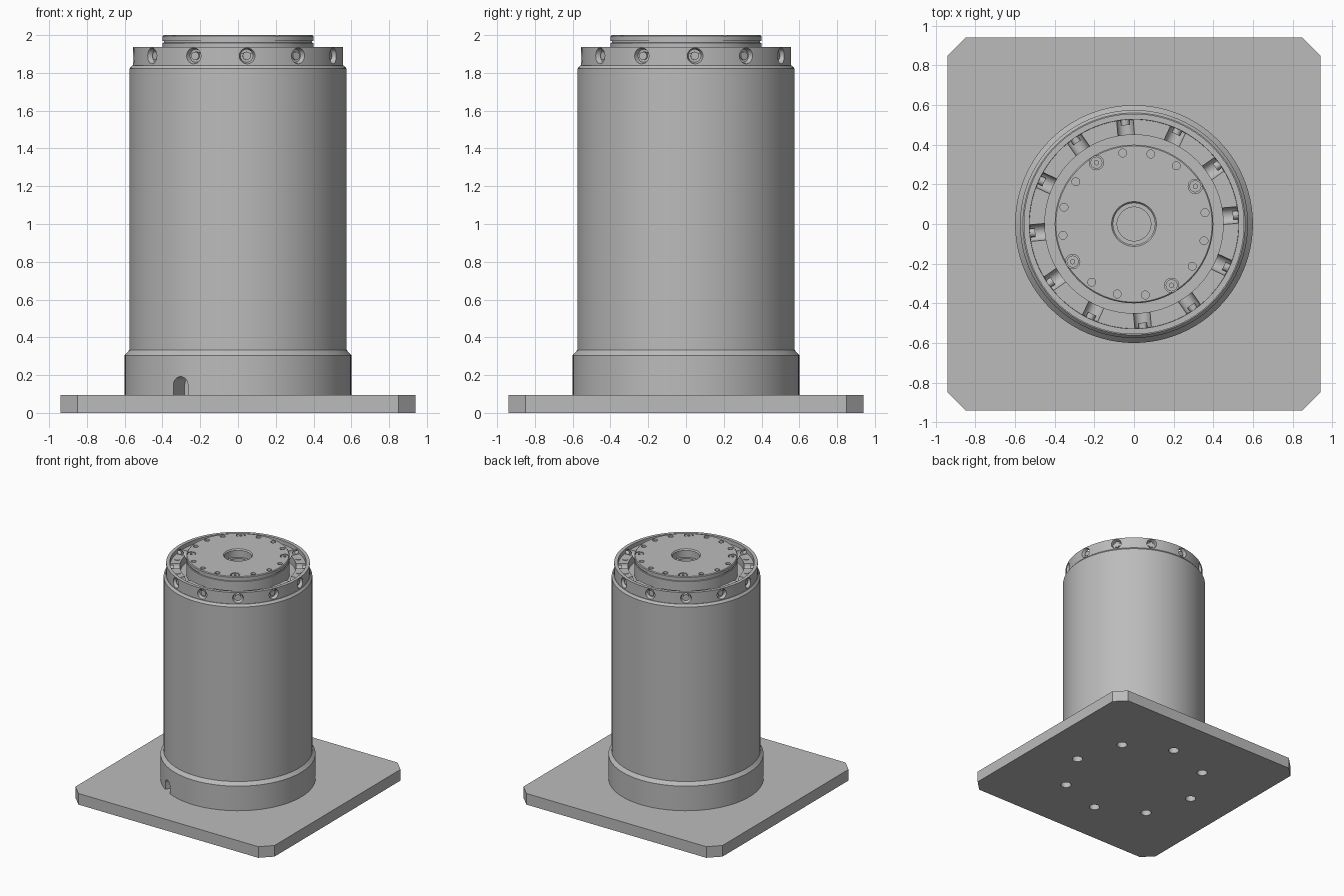
import bpy, bmesh
from math import radians, cos, sin, pi
from mathutils import Matrix, Vector

cube = bpy.data.objects.get("Cube")
if cube:
    bpy.data.objects.remove(cube, do_unlink=True)

grey = bpy.data.materials.new("machined grey")
grey.use_nodes = True
grey.diffuse_color = (0.5, 0.5, 0.5, 1)
grey.node_tree.nodes["Principled BSDF"].inputs["Base Color"].default_value = grey.diffuse_color


def finish(name, bm):
    bmesh.ops.recalc_face_normals(bm, faces=bm.faces)
    mesh = bpy.data.meshes.new(name)
    bm.to_mesh(mesh)
    bm.free()
    mesh.materials.append(grey)
    obj = bpy.data.objects.new(name, mesh)
    bpy.context.collection.objects.link(obj)
    return obj


def lathe(name, profile, steps=96):
    """Revolve an (r, z) outline; ends on the axis are merged closed."""
    bm = bmesh.new()
    verts = [bm.verts.new((r, 0, z)) for r, z in profile]
    edges = [bm.edges.new(p) for p in zip(verts, verts[1:])]
    if profile[0][0] > 0:
        edges.append(bm.edges.new((verts[-1], verts[0])))
    bmesh.ops.spin(bm, geom=verts + edges, axis=(0, 0, 1), cent=(0, 0, 0),
                   angle=2 * pi, steps=steps)
    bmesh.ops.remove_doubles(bm, verts=bm.verts, dist=1e-5)
    return finish(name, bm)


def rod(bm, start, end, r1, r2=None, sides=24):
    """Cylinder or cone between two points."""
    a, b = Vector(start), Vector(end)
    turn = (b - a).to_track_quat('Z', 'Y').to_matrix().to_4x4()
    bmesh.ops.create_cone(bm, cap_ends=True, segments=sides, radius1=r1,
                          radius2=r1 if r2 is None else r2, depth=(b - a).length,
                          matrix=Matrix.Translation((a + b) / 2) @ turn)


def polar(r, degrees, z):
    return (r * cos(radians(degrees)), r * sin(radians(degrees)), z)


def cut(obj, bm):
    """Subtract the cutter mesh, bake the result and drop the cutter."""
    cutter = finish("cutter", bm)
    cutter.hide_render = True
    mod = obj.modifiers.new("cut", 'BOOLEAN')
    mod.operation, mod.solver, mod.object = 'DIFFERENCE', 'EXACT', cutter
    bpy.context.view_layer.update()
    baked = bpy.data.meshes.new_from_object(obj.evaluated_get(bpy.context.evaluated_depsgraph_get()))
    obj.modifiers.clear()
    obj.data = baked
    baked.materials.clear()
    baked.materials.append(grey)
    bpy.data.objects.remove(cutter, do_unlink=True)


# Square base plate with clipped corners and bolt holes underneath
h, k = 0.94, 0.85
bm = bmesh.new()
outline = [(k, -h), (h, -k), (h, k), (k, h), (-k, h), (-h, k), (-h, -k), (-k, -h)]
face = bm.faces.new([bm.verts.new((x, y, 0)) for x, y in outline])
up = bmesh.ops.extrude_face_region(bm, geom=[face])
bmesh.ops.translate(bm, vec=(0, 0, 0.095), verts=[v for v in up["geom"] if isinstance(v, bmesh.types.BMVert)])
base_plate = finish("base_plate", bm)
bm = bmesh.new()
for i in range(8):
    rod(bm, polar(0.56, 40 + 45 * i, -0.05), polar(0.56, 40 + 45 * i, 0.08), 0.042)
cut(base_plate, bm)

# Lower collar with an arched cable slot
collar = lathe("collar", [(0, 0.095), (0.6, 0.095), (0.6, 0.305), (0.575, 0.333), (0, 0.333)])
bm = bmesh.new()
slot = -120.5
rod(bm, polar(0.48, slot, 0.147), polar(0.7, slot, 0.147), 0.045)
cut(collar, bm)
bm = bmesh.new()
bmesh.ops.create_cube(bm, size=1, matrix=Matrix.Translation(polar(0.59, slot, 0.1))
                      @ Matrix.Rotation(radians(slot), 4, 'Z')
                      @ Matrix.Diagonal((0.22, 0.09, 0.094, 1)))
cut(collar, bm)

# Main cylinder
lathe("main_body", [(0, 0.333), (0.575, 0.333), (0.575, 1.822), (0.56, 1.84), (0, 1.84)])

# Top rim with countersunk radial holes
rim = lathe("top_rim", [(0.525, 1.84), (0.556, 1.84), (0.556, 1.938), (0.528, 1.938)])
bm = bmesh.new()
for i in range(12):
    a = 5 + 30 * i
    rod(bm, polar(0.5, a, 1.89), polar(0.58, a, 1.89), 0.025, 0.05)
cut(rim, bm)

# Carrier ring inside the rim, grooved between its screws
carrier = lathe("carrier_ring", [(0.45, 1.84), (0.529, 1.84), (0.529, 1.905), (0.45, 1.905)])
bm = bmesh.new()
for i in range(12):
    a = 5 + 30 * i
    rod(bm, polar(0.43, a, 1.905), polar(0.524, a, 1.905), 0.042)
cut(carrier, bm)

bm = bmesh.new()
for i in range(12):
    a = 20.5 + 30 * i
    rod(bm, polar(0.485, a, 1.895), polar(0.485, a, 1.909), 0.022)
carrier_screws = finish("carrier_screws", bm)

bm = bmesh.new()
for i in range(12):
    a = 5 + 30 * i
    rod(bm, polar(0.5, a, 1.89), polar(0.538, a, 1.89), 0.022, sides=16)
finish("radial_screws", bm)

# Output flange with a stepped blind bore and a shallow groove on its side
flange = lathe("output_flange", [
    (0, 1.84), (0.4, 1.84), (0.4, 1.958), (0.393, 1.96), (0.393, 1.968), (0.4, 1.97),
    (0.4, 1.994), (0.394, 2.0), (0.113, 2.0), (0.105, 1.99), (0.105, 1.93),
    (0.085, 1.93), (0.085, 1.86), (0, 1.86)])
bm = bmesh.new()
for i in range(16):
    a = 31.5 + 22.5 * i
    big = i % 4 == 0
    rod(bm, polar(0.363, a, 1.985 if big else 1.95), polar(0.363, a, 2.02), 0.036 if big else 0.02)
cut(flange, bm)

# Four socket screws set into the flange
bm = bmesh.new()
for i in range(4):
    a = 31.5 + 90 * i
    rod(bm, polar(0.363, a, 1.975), polar(0.363, a, 1.996), 0.03)
flange_screws = finish("flange_screws", bm)
bm = bmesh.new()
for i in range(4):
    a = 31.5 + 90 * i
    rod(bm, polar(0.363, a, 1.985), polar(0.363, a, 2.02), 0.012, sides=6)
cut(flange_screws, bm)

# Smooth round walls while keeping edges crisp
for obj in bpy.context.scene.objects:
    obj.select_set(obj.type == 'MESH')
bpy.context.view_layer.objects.active = flange
bpy.ops.object.shade_smooth_by_angle(angle=radians(25))
